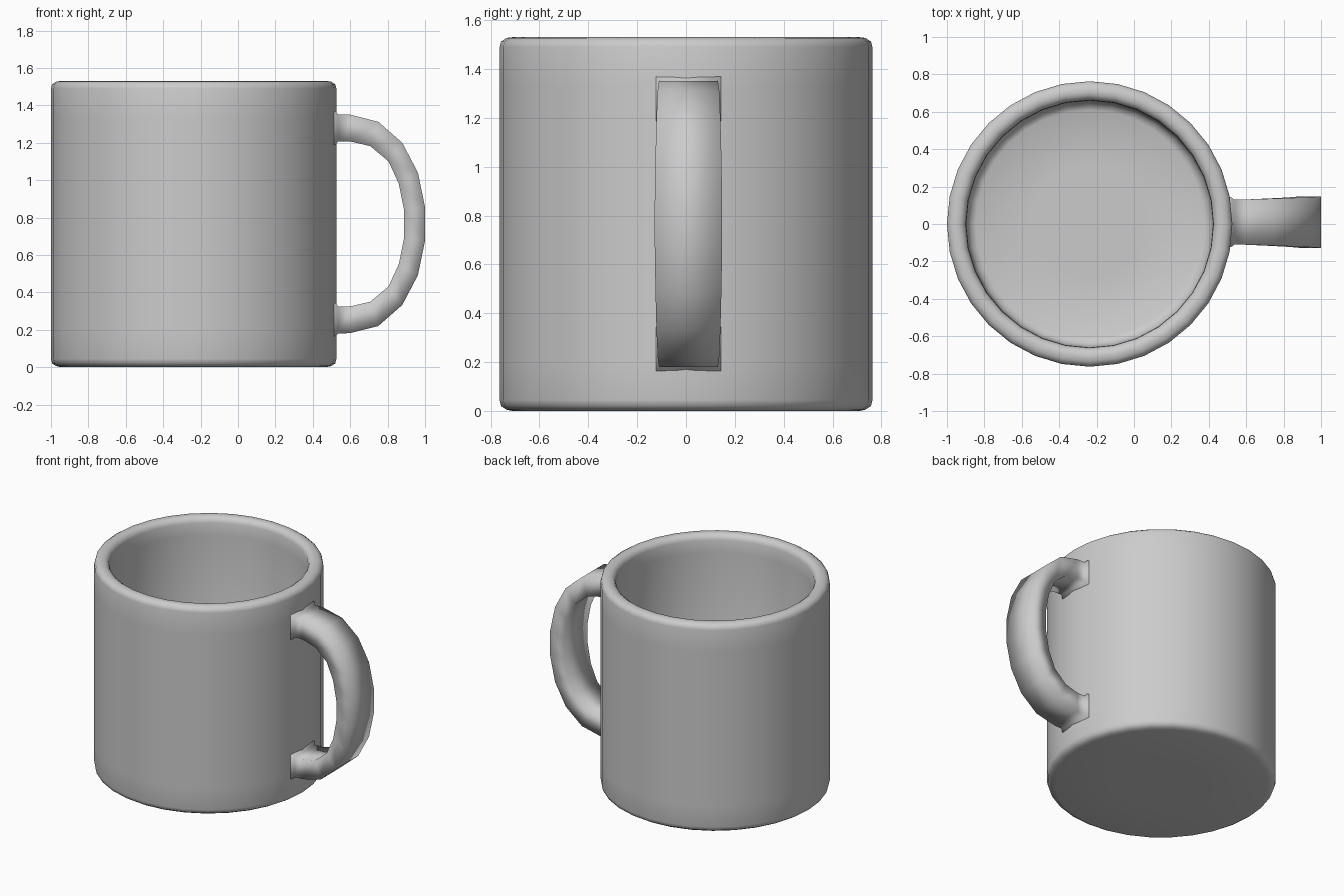
import bpy, bmesh, math
from mathutils import Vector

cube = bpy.data.objects.get("Cube")
if cube:
    bpy.data.objects.remove(cube)

glaze = bpy.data.materials.new("grey_glaze")
glaze.use_nodes = True
GREY = (0.6, 0.6, 0.6, 1)
glaze.diffuse_color = GREY
glaze.node_tree.nodes["Principled BSDF"].inputs["Base Color"].default_value = GREY


def finish(bm, name):
    """Turn a bmesh into a smooth-shaded object."""
    bmesh.ops.recalc_face_normals(bm, faces=bm.faces)
    for f in bm.faces:
        f.smooth = True
    mesh = bpy.data.meshes.new(name)
    bm.to_mesh(mesh)
    bm.free()
    mesh.materials.append(glaze)
    obj = bpy.data.objects.new(name, mesh)
    bpy.context.collection.objects.link(obj)
    return obj


def loft(bm, rings, closed_ends=True):
    """Bridge successive rings of points with quads."""
    loops = [[bm.verts.new(p) for p in ring] for ring in rings]
    n = len(loops[0])
    for a, b in zip(loops, loops[1:]):
        for i in range(n):
            j = (i + 1) % n
            bm.faces.new((a[i], a[j], b[j], b[i]))
    if closed_ends:
        bm.faces.new(loops[0])
        bm.faces.new(loops[-1])


# Cup: revolved wall with rounded foot and rim, then the inside wall and floor
SIDES, AXIS_X = 32, -0.237
profile = [(0.3, 0), (0.71, 0), (0.735, 0.006), (0.757, 0.02), (0.763, 0.045),
           (0.763, 0.2), (0.763, 1.33), (0.763, 1.49), (0.757, 1.512),
           (0.735, 1.527), (0.71, 1.53), (0.69, 1.527), (0.67, 1.512),
           (0.662, 1.49), (0.66, 1.4), (0.657, 0.15), (0.64, 0.115),
           (0.61, 0.1), (0.3, 0.1)]
bm = bmesh.new()
loft(bm, [[(AXIS_X + r * math.cos(i * math.tau / SIDES),
            r * math.sin(i * math.tau / SIDES), z) for i in range(SIDES)]
          for r, z in profile])
finish(bm, "cup")

# Handle: rectangular section swept along an arc, mirrored top to bottom
MID_Z, MID_Y = 0.766, 0.01
# outer x, outer z, inner x, inner z, half width
upper = [(0.49, 1.375, 0.49, 1.182, 0.138), (0.522, 1.366, 0.522, 1.19, 0.132),
         (0.536, 1.352, 0.536, 1.207, 0.12), (0.6, 1.35, 0.6, 1.207, 0.121),
         (0.75, 1.312, 0.707, 1.182, 0.126), (0.878, 1.2, 0.805, 1.1, 0.131),
         (0.962, 1.04, 0.86, 0.98, 0.135), (1.0, 0.855, 0.888, 0.84, 0.138)]
lower = [(ox, 2 * MID_Z - oz, ix, 2 * MID_Z - iz, w)
         for ox, oz, ix, iz, w in reversed(upper)]
rings = []
for ox, oz, ix, iz, w in upper + lower:
    rings.append([(ox, MID_Y - w, oz), (ox, MID_Y + w, oz),
                  (ix, MID_Y + w, iz), (ix, MID_Y - w, iz)])
bm = bmesh.new()
loft(bm, rings)
finish(bm, "handle")
